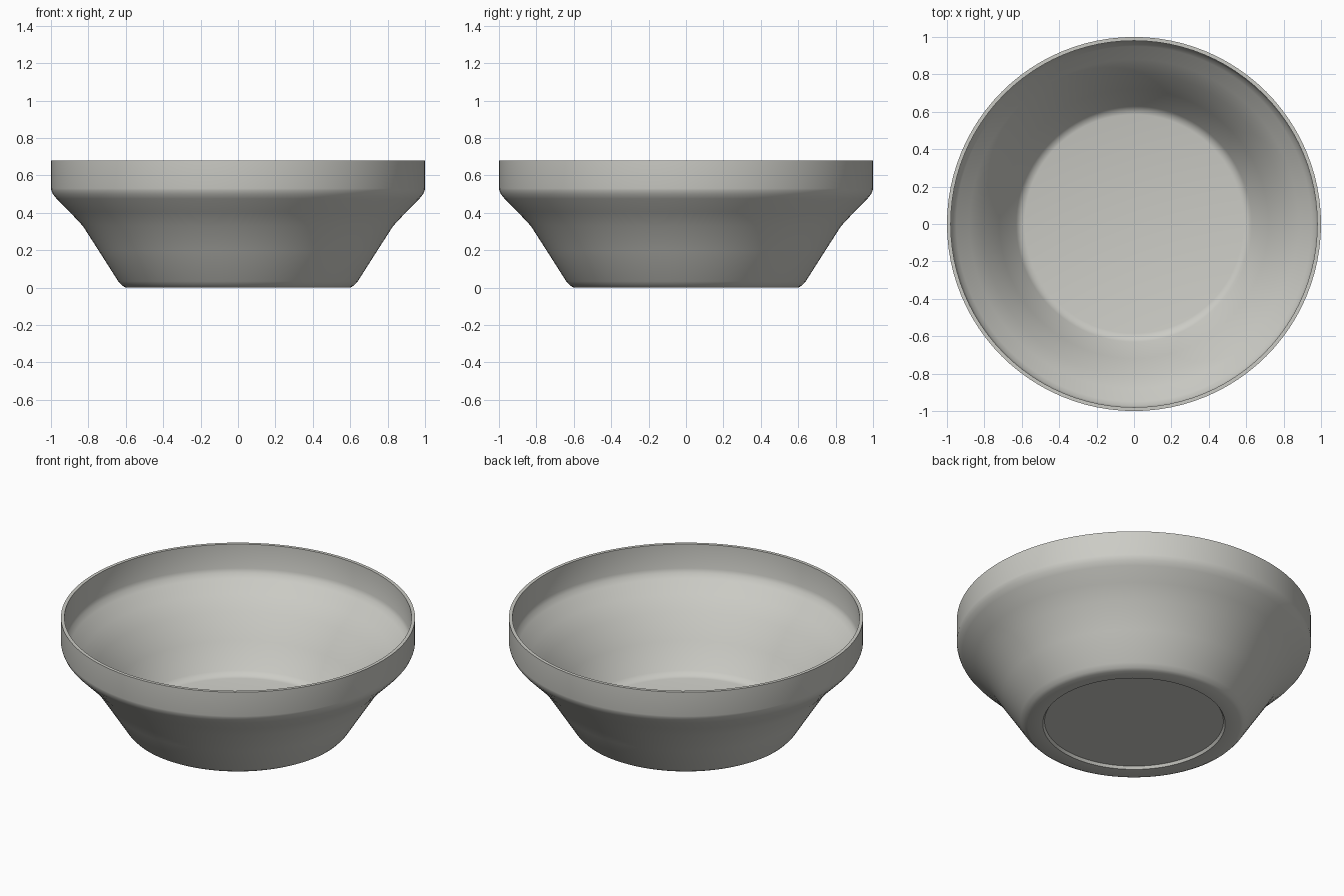
import bpy, bmesh, math

if "Cube" in bpy.data.objects:
    bpy.data.objects.remove(bpy.data.objects["Cube"])

SEGMENTS = 96

# Glazed grey-white colour
glaze = bpy.data.materials.new("warm_grey")
glaze.diffuse_color = (0.6, 0.6, 0.56, 1)
glaze.use_nodes = True
glaze.node_tree.nodes["Principled BSDF"].inputs["Base Color"].default_value = glaze.diffuse_color

# Half cross-section (radius, height): underside recess, foot, wall, rim, inside, floor
profile = [
    (0.0, 0.018), (0.505, 0.018), (0.515, 0.002), (0.60, 0.0),
    (0.62, 0.011), (0.64, 0.033), (0.74, 0.19), (0.83, 0.33),
    (0.90, 0.405), (0.97, 0.475), (0.99, 0.50), (0.998, 0.52), (1.0, 0.53), (1.0, 0.68),
    (0.98, 0.68), (0.98, 0.53), (0.972, 0.505), (0.95, 0.48),
    (0.88, 0.415), (0.81, 0.34), (0.72, 0.20), (0.63, 0.055),
    (0.61, 0.034), (0.585, 0.028), (0.0, 0.028),
]


def lathe(name, points, material):
    """Spin a profile about z, closing each pole with a triangle fan."""
    bm = bmesh.new()
    rings = []
    for r, z in points:
        if r == 0:
            rings.append([bm.verts.new((0, 0, z))] * SEGMENTS)
        else:
            rings.append([bm.verts.new((r * math.cos(a), r * math.sin(a), z))
                          for a in (2 * math.pi * i / SEGMENTS for i in range(SEGMENTS))])
    for low, high in zip(rings, rings[1:]):
        for i in range(SEGMENTS):
            j = (i + 1) % SEGMENTS
            corners = [low[i], low[j], high[j], high[i]]
            bm.faces.new(list(dict.fromkeys(corners)))
    bmesh.ops.recalc_face_normals(bm, faces=bm.faces)
    mesh = bpy.data.meshes.new(name)
    bm.to_mesh(mesh)
    bm.free()
    mesh.materials.append(material)
    obj = bpy.data.objects.new(name, mesh)
    bpy.context.collection.objects.link(obj)
    return obj


# Thin-walled bowl with an upright rim band and a recessed foot
bowl = lathe("bowl", profile, glaze)
bpy.context.view_layer.objects.active = bowl
bowl.select_set(True)
bpy.ops.object.shade_smooth_by_angle(angle=math.radians(40))
